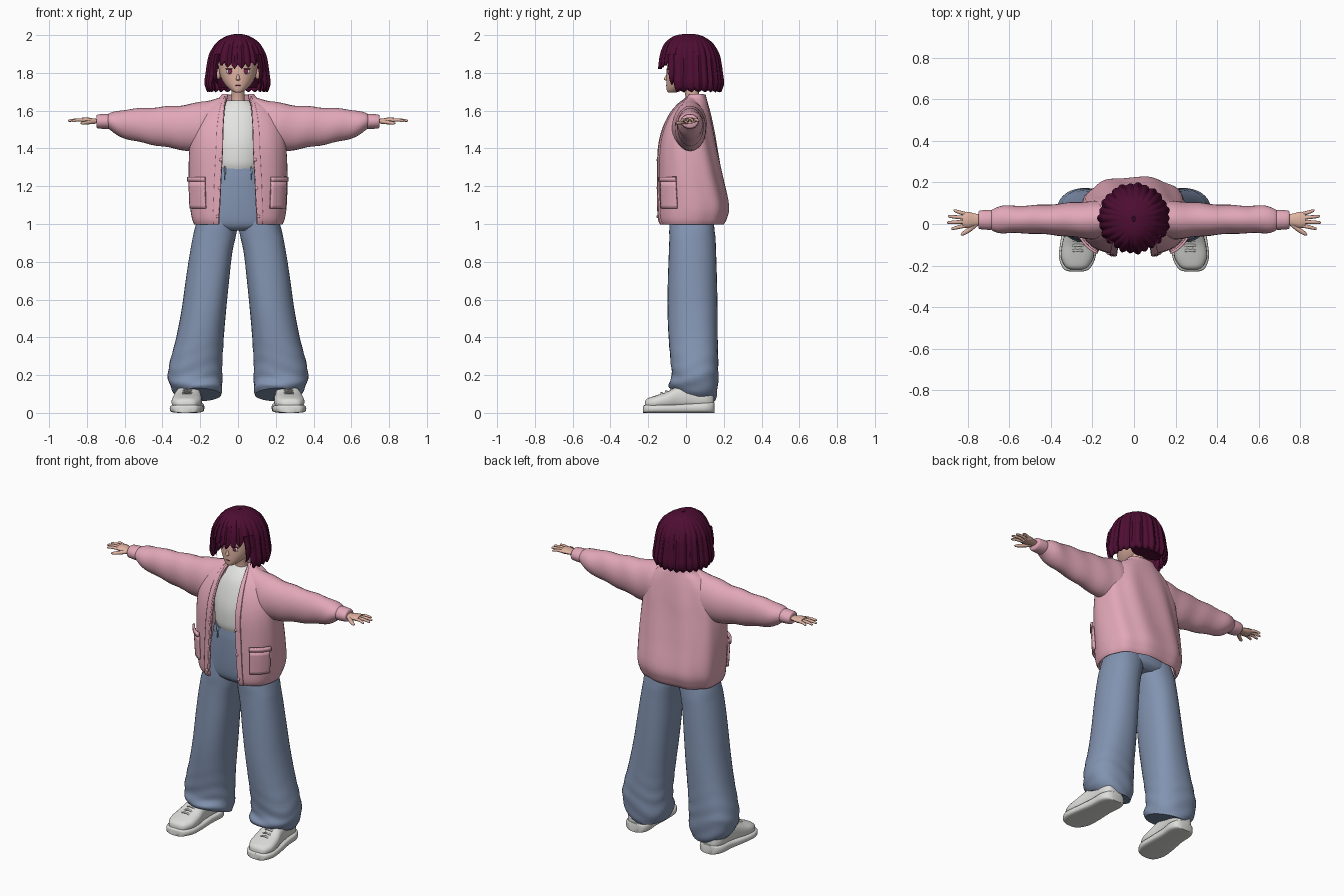
import bpy, bmesh, math
from mathutils import Vector as V

if "Cube" in bpy.data.objects:
    bpy.data.objects.remove(bpy.data.objects["Cube"])

def material(name, r, g, b):
    m = bpy.data.materials.new(name)
    m.diffuse_color = (r, g, b, 1)
    m.use_nodes = True
    m.node_tree.nodes["Principled BSDF"].inputs["Base Color"].default_value = m.diffuse_color
    return m

HAIR = material("plum hair", .075, .004, .032)
PINK = material("pink knit", .76, .39, .48)
JEANS = material("blue denim", .225, .295, .44)
SHIRT = material("white cotton", .78, .78, .76)
SHOE = material("shoe white", .72, .72, .70)
SOLE = material("lace grey", .47, .47, .46)
SKIN = material("skin", .74, .45, .36)
IRIS = material("eye magenta", .25, .02, .09)

def loft(name, rings, mat, closed=True, caps=True, thick=0):
    """Skin a list of point rings into one smooth object."""
    bm = bmesh.new()
    rows = [[bm.verts.new(p) for p in r] for r in rings]
    n = len(rows[0])
    for a, b in zip(rows, rows[1:]):
        for i in range(n if closed else n - 1):
            j = (i + 1) % n
            bm.faces.new((a[i], a[j], b[j], b[i]))
    if caps and closed:
        bm.faces.new(rows[0])
        bm.faces.new(rows[-1])
    bmesh.ops.recalc_face_normals(bm, faces=bm.faces)
    me = bpy.data.meshes.new(name)
    bm.to_mesh(me)
    bm.free()
    me.materials.append(mat)
    me.shade_smooth()
    me.set_sharp_from_angle(angle=math.radians(40))
    ob = bpy.data.objects.new(name, me)
    bpy.context.collection.objects.link(ob)
    if thick:
        mod = ob.modifiers.new("thickness", 'SOLIDIFY')
        mod.thickness, mod.offset = thick, 0
    return ob

def spline(rows, k=5):
    """Catmull-Rom interpolation through rows of numbers."""
    out = []
    for i in range(len(rows) - 1):
        p = [rows[max(0, min(len(rows) - 1, i + d))] for d in (-1, 0, 1, 2)]
        for s in range(k):
            t = s / k
            out.append([.5 * (2*b + (c - a)*t + (2*a - 5*b + 4*c - d)*t*t + (3*b - a - 3*c + d)*t**3)
                        for a, b, c, d in zip(*p)])
    return out + [list(rows[-1])]

def spow(x, p):
    return math.copysign(abs(x) ** p, x)

def ring(c, u, v, n=32, p=1, wave=lambda t: 0):
    c, u, v = V(c), V(u), V(v)
    return [c + (u * spow(math.sin(t), p) - v * spow(math.cos(t), p)) * (1 + wave(t))
            for t in (2 * math.pi * i / n for i in range(n))]

def stack(name, rows, mat, p=1, cx=0, wave=lambda z, t: 0):
    """Horizontal rings from rows of height, half width, front y, back y."""
    return loft(name, [ring((cx, (f + b)/2, z), (a, 0, 0), (0, (b - f)/2, 0), 40, p,
                lambda t: wave(z, t)) for z, a, f, b in spline(rows)], mat)

def tube(name, pts, mat, flat=1):
    """Tapered limb through points (x, y, z, radius), lying level."""
    pts = spline(pts, 4)
    rings = []
    for i, q in enumerate(pts):
        d = V(pts[min(i + 1, len(pts) - 1)][:3]) - V(pts[max(i - 1, 0)][:3])
        side = V((-d.y, d.x, 0)).normalized() * q[3]
        rings.append(ring(q[:3], side, (0, 0, q[3] * flat), 12))
    return loft(name, rings, mat)

def blob(name, c, size, mat):
    rings = [ring((c[0], c[1], c[2] - size[2] * math.cos(a)), (size[0] * math.sin(a), 0, 0),
                  (0, size[1] * math.sin(a), 0), 16) for a in (math.pi * (i + .05) / 10.1 for i in range(11))]
    return loft(name, rings, mat)

# Shirt, hips and waistband
stack("shirt", [(1.29, .125, -.1, .1), (1.33, .135, -.11, .1), (1.42, .14, -.108, .1), (1.5, .14, -.09, .1),
                (1.58, .12, -.06, .09), (1.63, .085, -.025, .08), (1.655, .055, .0, .075)], SHIRT)
stack("hips", [(.965, .14, -.06, .12), (1.0, .212, -.09, .15), (1.1, .19, -.1, .135),
               (1.25, .15, -.1, .1), (1.31, .13, -.09, .09)], JEANS, .9)
stack("waistband", [(1.255, .15, -.104, .1), (1.295, .138, -.1, .095)], JEANS, .9)
for x in (-.07, .07):
    tube("belt_loop", [(x, -.1, 1.24, .006), (x + .001, -.1, 1.27, .006), (x, -.098, 1.3, .006)], JEANS)

# Cardigan body: open ring, wider at the back
BODY = spline([(1.0, .228, -.135, .19, .1), (1.03, .24, -.145, .207, .1), (1.1, .25, -.147, .22, .095),
               (1.25, .255, -.146, .19, .088), (1.4, .25, -.14, .16, .08), (1.5, .235, -.118, .142, .078),
               (1.58, .2, -.08, .125, .073), (1.63, .15, -.04, .112, .068), (1.66, .1, -.005, .104, .06),
               (1.685, .08, .015, .098, .055)], 6)
P = .8

def open_angle(row):
    return math.asin((row[4] / row[1]) ** (1 / P))

def body_point(row, t, off=0):
    z, a, f, b, o = row
    fold = .005 * math.sin(9 * t + 6 * z) * math.sin(t / 2) ** 2 * min(1, max(0, (1.66 - z) * 5))
    k = off + fold
    return V(((a + k) * spow(math.sin(t), P), (f + b)/2 - ((b - f)/2 + k) * spow(math.cos(t), P), z))

rings = []
for r in BODY:
    t0 = open_angle(r)
    rings.append([body_point(r, t0 + (2*math.pi - 2*t0) * i / 56) for i in range(57)])
loft("cardigan_body", rings, PINK, closed=False, thick=.012)

def patch(name, z0, z1, t0, t1, off, s, from_edge=False):
    """Raised panel following the cardigan surface."""
    rr = []
    for r in [r for r in BODY if z0 <= r[0] <= z1]:
        e = open_angle(r) if from_edge else 0
        pts = [body_point(r, s * (e + t0 + (t1 - t0) * i / 8), off) for i in range(9)]
        rr.append(pts)
    loft(name, rr, PINK, closed=False, thick=.012)

for s, side in ((-1, "right"), (1, "left")):
    patch(side + "_placket", 1.0, 1.67, 0, .13, .007, s, True)
    patch(side + "_pocket", 1.07, 1.24, .62, 1.22, .014, s)
    patch(side + "_pocket_flap", 1.2, 1.25, .6, 1.24, .02, s)
    for z, x in ((1.04, .108), (1.19, .098), (1.34, .09)):
        blob(side + "_button", (s * x, -.15, z), (.009, .006, .009), PINK)

    # Sleeve: x, bottom z, top z, front y, back y
    sleeve = spline([(.07, 1.46, 1.672, -.03, .09), (.16, 1.37, 1.655, -.07, .11), (.25, 1.385, 1.635, -.068, .108),
                     (.4, 1.41, 1.62, -.052, .095), (.55, 1.44, 1.61, -.044, .088), (.63, 1.465, 1.6, -.045, .088),
                     (.675, 1.495, 1.588, -.035, .075), (.69, 1.508, 1.578, -.024, .064)])
    loft(side + "_sleeve", [ring((s*x, (f + b)/2, (lo + hi)/2), (0, (b - f)/2, 0), (0, 0, (hi - lo)/2), 28, 1,
         lambda t: .025 * math.sin(x * 42 + 2 * math.sin(t + 1))) for x, lo, hi, f, b in sleeve], PINK)
    loft(side + "_cuff", [ring((s*x, .02, 1.543), (0, h + .008, 0), (0, 0, h), 24)
         for x, h in spline([(.675, .034), (.69, .04), (.74, .037), (.75, .03)], 3)], PINK)

    # Hand
    tube(side + "_palm", [(s*.73, .02, 1.545, .025), (s*.765, .02, 1.546, .03), (s*.8, .02, 1.548, .039),
                          (s*.825, .02, 1.548, .036)], SKIN, .42)
    for i, (y, tip) in enumerate(((-.008, .88), (.011, .9), (.03, .895), (.048, .87))):
        ty = y + (y - .018) * .55
        tube(side + "_finger", [(s*.81, y, 1.548, .0095), (s*(.81 + tip)/2, (y + ty)/2, 1.551, .0088),
                                (s*(tip - .006), ty, 1.547, .0065), (s*tip, ty, 1.546, .002)], SKIN, .9)
    tube(side + "_thumb", [(s*.758, .005, 1.542, .014), (s*.79, -.024, 1.538, .012),
                           (s*.822, -.046, 1.534, .009), (s*.834, -.052, 1.533, .003)], SKIN, .85)

    # Wide trouser leg: z, centre x, half width, front y, back y
    leg = spline([(1.08, .1, .09, -.08, .13), (.98, .116, .112, -.088, .15), (.85, .141, .112, -.093, .157),
                  (.7, .16, .115, -.097, .163), (.55, .178, .118, -.097, .168), (.4, .2, .126, -.09, .17),
                  (.27, .222, .139, -.08, .172), (.19, .228, .144, -.075, .172), (.13, .218, .133, -.092, .165),
                  (.1, .21, .118, -.085, .15)])
    def crease(z, t):
        low = max(0, 1 - z / .45)
        return .02 * math.sin(3 * t + 5 * z) * (1 - low) * (z < .95) + .03 * low * math.sin(z * 75 + 3 * math.sin(t * 2))
    rings = []
    for z, cx, h, f, b in leg:
        r = ring((s*cx, (f + b)/2, z), (s*h, 0, 0), (0, (b - f)/2, 0), 36, .88, lambda t: crease(z, t))
        for q in r:      # hem dips at the heel
            q.z -= max(0, .2 - z) * .35 * (q.y - .02) / .12
        rings.append(r)
    loft(side + "_trouser_leg", rings, JEANS)

    # Shoe: y, half width, top z
    def shoe(name, rows, z0, mat, p):
        loft(name, [ring((s*(.262 - .07*y), y, (z0 + top)/2), (w, 0, 0), (0, 0, (top - z0)/2), 24, p)
                    for y, w, top in spline(rows, 4)], mat)
    shoe(side + "_shoe_sole", [(-.228, .035, .035), (-.215, .064, .042), (-.16, .088, .044), (-.08, .086, .044),
         (.02, .076, .05), (.1, .077, .056), (.14, .06, .058), (.152, .035, .055)], 0, SHOE, .5)
    shoe(side + "_shoe_upper", [(-.218, .03, .06), (-.205, .055, .076), (-.16, .078, .092), (-.1, .078, .112),
         (-.04, .068, .142), (.03, .064, .15), (.1, .066, .13), (.138, .05, .115), (.148, .03, .09)], .02, SHOE, .75)
    for y, z in ((-.125, .106), (-.1, .115), (-.075, .126)):
        cx = s * (.262 - .07 * y)
        tube(side + "_lace", [(cx - .035, y, z - .012, .007), (cx, y - .004, z, .007),
                              (cx + .035, y, z - .012, .007)], SOLE, .7)

# Neck and head
stack("neck", [(1.6, .05, -.02, .08), (1.65, .036, .0, .07), (1.75, .036, -.02, .07)], SKIN)
stack("head", [(1.695, .012, -.09, -.06), (1.703, .03, -.1, -.03), (1.73, .062, -.104, .04), (1.77, .088, -.104, .09),
               (1.82, .102, -.102, .12), (1.87, .105, -.098, .13), (1.92, .085, -.075, .12),
               (1.955, .03, -.02, .06)], SKIN)
stack("nose", [(1.76, .007, -.108, -.09), (1.767, .01, -.118, -.09), (1.785, .007, -.108, -.09),
               (1.8, .003, -.1, -.09)], SKIN)
blob("mouth", (0, -.103, 1.733), (.016, .004, .0025), IRIS)
for s, side in ((-1, "right"), (1, "left")):
    blob(side + "_eye_white", (s*.044, -.0905, 1.807), (.02, .006, .013), SHIRT)
    blob(side + "_iris", (s*.042, -.094, 1.807), (.011, .005, .013), IRIS)
    blob(side + "_lash", (s*.045, -.092, 1.821), (.023, .007, .003), HAIR)
    blob(side + "_ear", (s*.103, .03, 1.795), (.012, .02, .03), SKIN)

# Bob haircut: locks run from the crown to a jagged hem, open at the face
HP = spline([(2.0, .03), (1.993, .28), (1.975, .5), (1.95, .68), (1.9, .85), (1.85, .92),
             (1.79, .97), (1.74, 1.0), (1.69, .88)], 5)

def hair_radius(z):
    for (z1, r1), (z0, r0) in zip(HP, HP[1:]):
        if z >= z0:
            return r0 + (r1 - r0) * min(1, (z - z0) / (z1 - z0))
    return HP[-1][1]

def hair_point(t, f, grow=0):
    a = abs(t if t < math.pi else t - 2 * math.pi)
    side = min(1, max(0, (a - .78) / .3))
    tooth = abs((t * 26 / (2 * math.pi)) % 1 - .5) * 2
    hem = 1.835 + (1.70 - 1.835) * side + .028 * tooth * (1 - .5 * side) - .015 * (1 - side) * math.cos(a * 3)
    z = 2.0 - (2.0 - hem) * f ** 1.6
    r = hair_radius(z)
    ridge = 1 + grow + (.03 * math.cos(26 * t + math.pi) + .02 * math.sin(11 * t)) * min(1, f * 2)
    c = math.cos(t)
    ry = -.168 * r ** .62 if c > 0 else -.16 * r
    return V((.163 * r * math.sin(t) * ridge, .028 + ry * c * ridge, z))

N = 156
loft("hair", [[hair_point(2 * math.pi * i / N, f / 24) for i in range(N)] for f in range(25)],
     HAIR, caps=False, thick=.014)
blob("hair_crown", (0, .025, 1.93), (.1, .11, .068), HAIR)
stack("hair_nape", [(1.72, .1, .06, .15), (1.8, .115, .02, .16), (1.9, .115, .0, .15)], HAIR)
# Loose locks framing the cheeks
for s in (-1, 1):
    for x, y, z in ((.112, -.075, 1.735), (.125, -.045, 1.71)):
        rows = spline([(1.9, x - .005, .02), (1.83, x + .008, .019), (1.77, x + .008, .014), (z, x - .008, .002)], 4)
        loft("cheek_lock", [ring((s*cx, y, cz), (h * .7, 0, 0), (0, h, 0), 10) for cz, cx, h in rows], HAIR)
